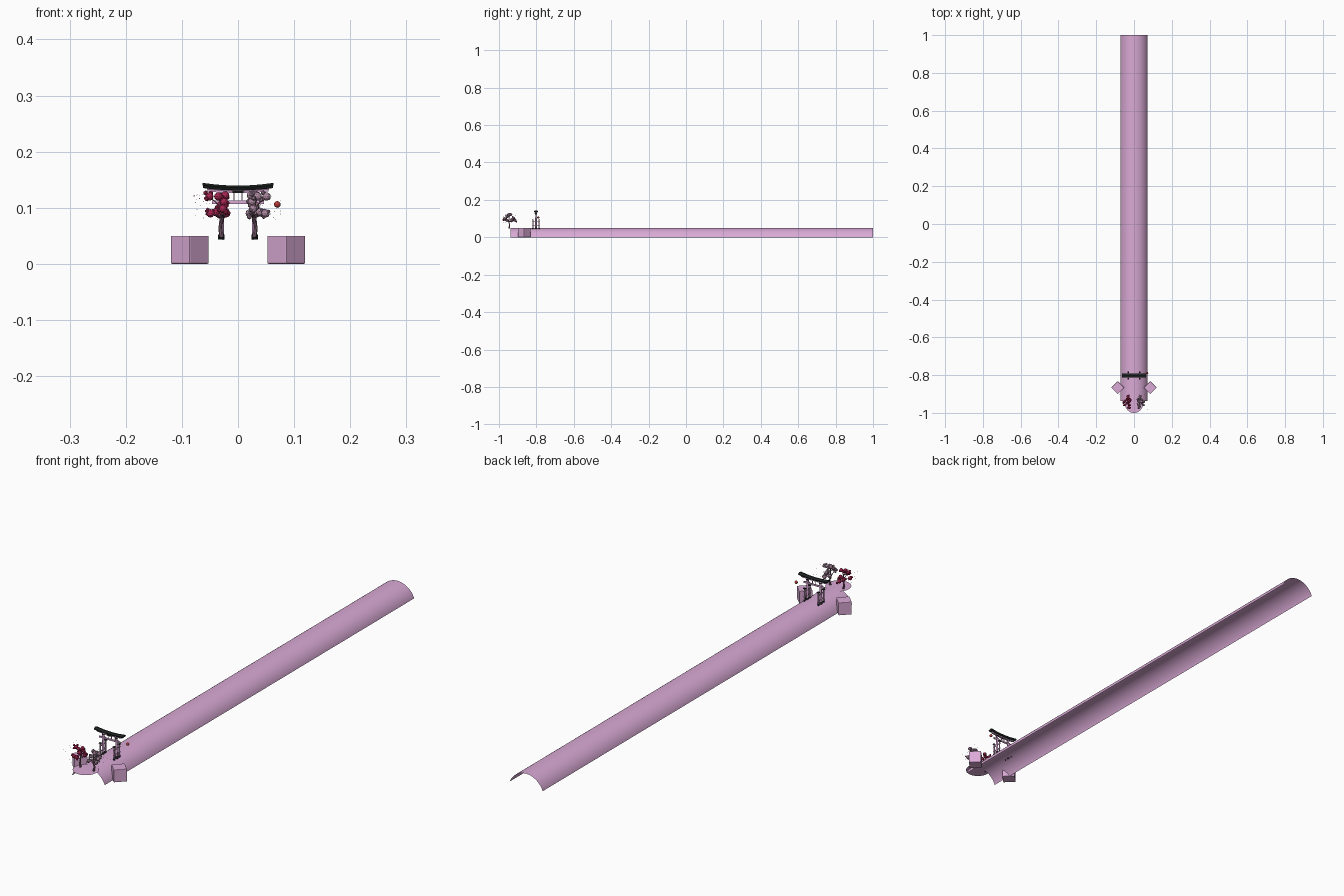
import bpy, bmesh, math, random
from mathutils import Matrix, Vector

if "Cube" in bpy.data.objects:
    bpy.data.objects.remove(bpy.data.objects["Cube"])

random.seed(4)


def material(name, rgb):
    m = bpy.data.materials.new(name)
    m.diffuse_color = (*rgb, 1)
    m.use_nodes = True
    m.node_tree.nodes["Principled BSDF"].inputs["Base Color"].default_value = m.diffuse_color
    return m


PINK = material("pink", (0.70, 0.40, 0.67))
MAUVE = material("mauve", (0.42, 0.25, 0.36))
BLACK = material("black", (0.015, 0.02, 0.018))
CRIMSON = material("crimson", (0.40, 0.02, 0.09))
BARK = material("bark", (0.22, 0.12, 0.17))
RED = material("red", (0.45, 0.04, 0.04))


def finish(bm, name, mat, smooth=False):
    bmesh.ops.recalc_face_normals(bm, faces=bm.faces[:])
    me = bpy.data.meshes.new(name)
    bm.to_mesh(me)
    bm.free()
    ob = bpy.data.objects.new(name, me)
    bpy.context.collection.objects.link(ob)
    me.materials.append(mat)
    for p in me.polygons:
        p.use_smooth = smooth
    return ob


def add_box(bm, c, s, rot=0):
    m = Matrix.Translation(c) @ Matrix.Rotation(rot, 4, 'Z') @ Matrix.Diagonal((*s, 1))
    bmesh.ops.create_cube(bm, size=1, matrix=m)


def add_rod(bm, a, b, r1, r2, n=10):
    a, b = Vector(a), Vector(b)
    d = b - a
    m = Matrix.Translation((a + b) / 2) @ d.to_track_quat('Z', 'Y').to_matrix().to_4x4()
    bmesh.ops.create_cone(bm, cap_ends=True, segments=n, radius1=r1, radius2=r2,
                          depth=d.length, matrix=m)


def add_blob(bm, c, r, sub=1):
    m = Matrix.Translation(c) @ Matrix.Rotation(random.random() * 3, 4, 'Z')
    bmesh.ops.create_icosphere(bm, subdivisions=sub, radius=r, matrix=m)


# Long arched bridge, an open thin shell
bm = bmesh.new()
half, rise, n = 0.072, 0.05, 32
R = (half ** 2 + rise ** 2) / (2 * rise)
amax = math.asin(half / R)
rows = []
for y in (-0.937, 1.0):
    angs = [amax * (2 * i / n - 1) for i in range(n + 1)]
    rows.append([bm.verts.new((R * math.sin(a), y, rise - R + R * math.cos(a))) for a in angs])
for i in range(n):
    bm.faces.new((rows[0][i], rows[0][i + 1], rows[1][i + 1], rows[1][i]))
finish(bm, "bridge_arch", PINK, True)

# Thin round platform at the front end
bm = bmesh.new()
bmesh.ops.create_circle(bm, cap_ends=True, segments=32, radius=0.047,
                        matrix=Matrix.Translation((0, -0.953, 0.048)))
finish(bm, "platform_disc", PINK)

# Pair of turned blocks beside the bridge
for s, side in ((-1, "left"), (1, "right")):
    bm = bmesh.new()
    add_box(bm, (s * 0.086, -0.866, 0.025), (0.0485, 0.0485, 0.05), math.pi / 4)
    ob = finish(bm, side + "_block", PINK)
    bev = ob.modifiers.new("bevel", 'BEVEL')
    bev.width, bev.segments = 0.002, 2

# Gate roof: curved beams swept along x, tips raised and flared
GY = -0.802


def curved_beam(name, mat, length, z, bot, top, h, lift):
    bm = bmesh.new()
    prev, k = None, 16
    for i in range(k + 1):
        t = 2 * i / k - 1
        zc, flare = z + lift * t * t, 1 + 0.12 * t * t
        x = length * t
        pts = [(-bot, 0), (bot, 0), (top, h * 0.6), (0, h), (-top, h * 0.6)]
        ring = [bm.verts.new((x * (1 + 0.03 * dz / h), GY + dy * flare, zc + dz * flare))
                for dy, dz in pts]
        if prev:
            for j in range(5):
                bm.faces.new((prev[j], prev[(j + 1) % 5], ring[(j + 1) % 5], ring[j]))
        else:
            bm.faces.new(ring)
        prev = ring
    bm.faces.new(prev)
    return finish(bm, name, mat)


curved_beam("gate_roof", BLACK, 0.062, 0.131, 0.0065, 0.010, 0.0085, 0.004)
curved_beam("gate_upper_beam", PINK, 0.054, 0.126, 0.004, 0.004, 0.006, 0.003)

# Gate posts with fore and aft braces
posts, feet = bmesh.new(), bmesh.new()
for s in (-1, 1):
    x = s * 0.030
    add_rod(posts, (x, GY, 0.043), (x * 0.93, GY, 0.128), 0.0045, 0.0038, 16)
    add_rod(feet, (x, GY, 0.043), (x, GY, 0.052), 0.006, 0.006, 16)
    add_rod(feet, (x * 0.93, GY, 0.123), (x * 0.93, GY, 0.127), 0.006, 0.006, 16)
    for d in (-1, 1):
        y = GY + d * 0.0165
        add_rod(posts, (x, y, 0.043), (x, y, 0.092), 0.0028, 0.0025)
        add_rod(feet, (x, y, 0.043), (x, y, 0.049), 0.004, 0.004)
        add_box(feet, (x, y, 0.094), (0.009, 0.008, 0.003))
    for z in (0.062, 0.083):
        add_box(posts, (x, GY, z), (0.003, 0.041, 0.004))
finish(posts, "gate_posts", PINK, True).modifiers.new("sharp", 'EDGE_SPLIT')
finish(feet, "gate_post_collars", BLACK)

# Gate tie beam, wedges and short struts
bm = bmesh.new()
add_box(bm, (0, GY, 0.110), (0.092, 0.004, 0.006))
for x in (-0.007, 0.007):
    add_box(bm, (x, GY, 0.119), (0.002, 0.003, 0.016))
for s in (-1, 1):
    for dx in (-0.006, 0.006):
        add_box(bm, (s * 0.0285 + dx, GY, 0.114), (0.004, 0.005, 0.003))
finish(bm, "gate_tie_beam", PINK)
bm = bmesh.new()
add_box(bm, (0, GY - 0.002, 0.128), (0.020, 0.010, 0.004))
finish(bm, "gate_plaque", BLACK)

# Hanging red ball at the gate's right end
bm = bmesh.new()
add_blob(bm, (0.070, -0.79, 0.106), 0.006, 2)
finish(bm, "red_ball", RED, True)

# Twin blossom trees: branch tips relative to the trunk (outward x, y, z)
TIPS = [(-0.006, 0.006, 0.122), (0.006, -0.004, 0.120), (-0.004, -0.012, 0.110),
        (0.022, 0.004, 0.120), (0.020, -0.012, 0.090), (0.002, 0.022, 0.104),
        (-0.002, -0.026, 0.098), (0.004, 0.032, 0.090), (0.010, 0.014, 0.092),
        (-0.008, 0.016, 0.090)]
for s, side, leaf in ((-1, "left", CRIMSON), (1, "right", MAUVE)):
    x0, y0 = s * 0.029, -0.945
    trunk, crown, petals = bmesh.new(), bmesh.new(), bmesh.new()
    path = [(x0, y0, 0.047), (x0 + s * 0.003, y0 + 0.002, 0.065),
            (x0 - s * 0.002, y0 - 0.002, 0.082), (x0, y0, 0.100)]
    for i in range(3):
        add_rod(trunk, path[i], path[i + 1], 0.0042 - i * 0.0009, 0.0033 - i * 0.0009, 8)
    for i, (dx, dy, z) in enumerate(TIPS):
        tip = Vector((x0 + s * dx, y0 + dy, z))
        add_rod(trunk, path[2 if z < 0.105 else 3], tip, 0.0015, 0.0007, 6)
        add_blob(crown, tip, 0.0075, 2)
        for _ in range(4):
            off = Vector([random.uniform(-1, 1) for _ in range(3)]) * 0.007
            add_blob(crown, tip + off, random.uniform(0.003, 0.005))
    # Drifting petals around each crown
    for _ in range(45):
        c = (x0 + s * random.uniform(-0.01, 0.05), y0 + random.uniform(-0.045, 0.045),
             random.uniform(0.078, 0.126))
        m = Matrix.Translation(c) @ Matrix.Rotation(random.random() * 6, 4, Vector((1, 1, .4)))
        bmesh.ops.create_circle(petals, cap_ends=True, segments=5, radius=0.0009, matrix=m)
    finish(trunk, side + "_tree_trunk", BARK)
    finish(crown, side + "_tree_blossom", leaf)
    finish(petals, side + "_tree_petals", leaf)
